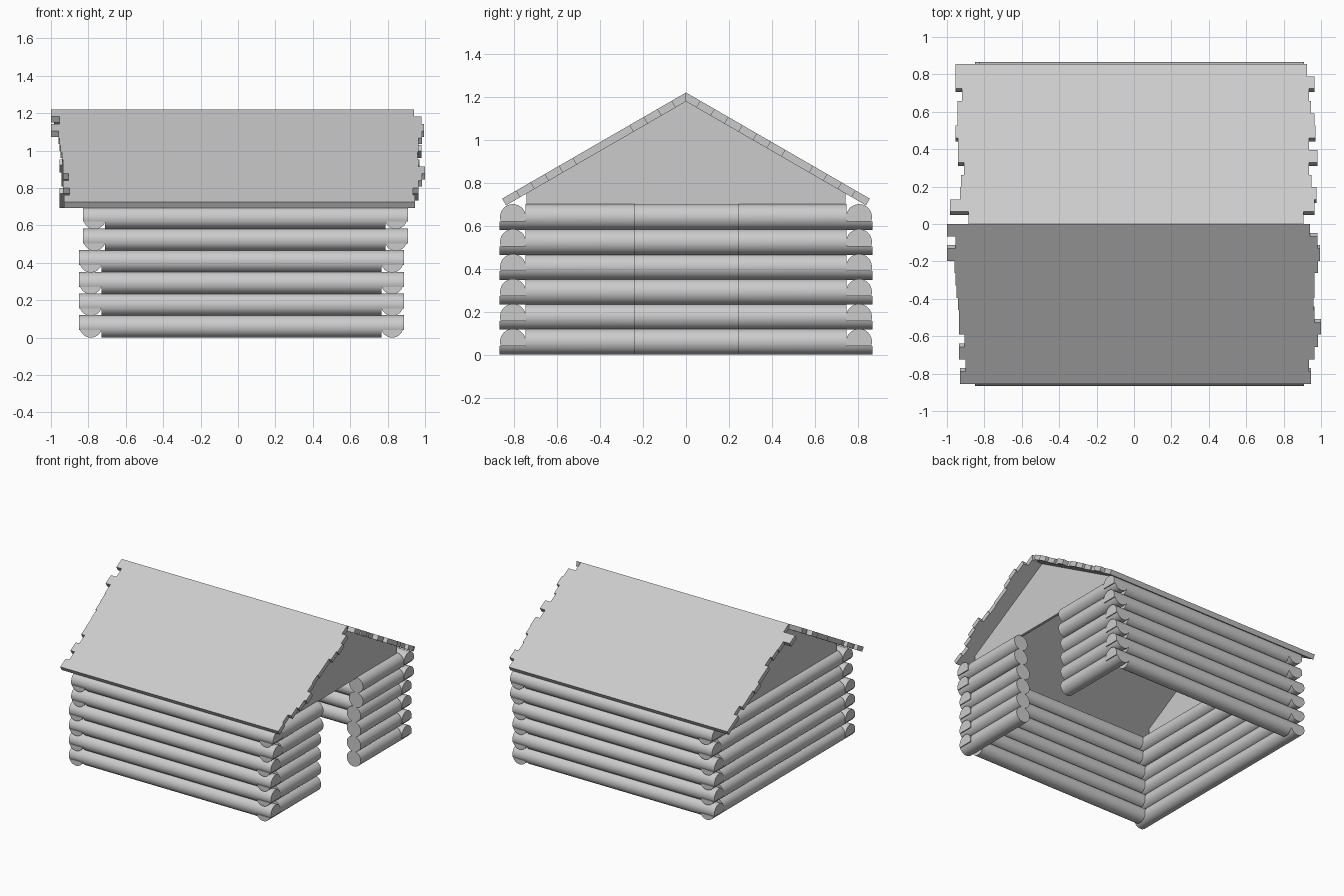
import bpy, bmesh, math
from mathutils import Vector

if "Cube" in bpy.data.objects:
    bpy.data.objects.remove(bpy.data.objects["Cube"])

R = 0.06        # log radius
CUT = -0.02     # height of the lap joint relative to the log centre
LAP = 0.12      # length of the lapped end
STEP = 0.116    # height of one course


def finish(name, bm, smooth=False):
    bmesh.ops.remove_doubles(bm, verts=bm.verts, dist=1e-5)
    bmesh.ops.recalc_face_normals(bm, faces=bm.faces)
    me = bpy.data.meshes.new(name)
    bm.to_mesh(me)
    bm.free()
    ob = bpy.data.objects.new(name, me)
    bpy.context.collection.objects.link(ob)
    if smooth:
        bpy.ops.object.select_all(action='DESELECT')
        ob.select_set(True)
        bpy.context.view_layer.objects.active = ob
        bpy.ops.object.shade_smooth_by_angle(angle=math.radians(35))
    return ob


def arc(a0, a1, n):
    return [(R * math.cos(a0 + (a1 - a0) * i / n), R * math.sin(a0 + (a1 - a0) * i / n))
            for i in range(n + 1)]


A = math.asin(CUT / R)
UPPER = arc(A, math.pi - A, 20)
LOWER = arc(math.pi - A, 2 * math.pi + A, 14)


def log(name, axis, side, z, start, end, lap_start=True, lap_end=True):
    """Round log whose lapped ends keep only the upper (x) or lower (y) part."""
    keep, drop = (UPPER, LOWER) if axis == 'x' else (LOWER, UPPER)
    full = UPPER + LOWER[1:-1]
    bm = bmesh.new()

    def pts(profile, t):
        return [bm.verts.new((t, side + u, z + v) if axis == 'x' else (side + u, t, z + v))
                for u, v in profile]

    def sweep(profile, t0, t1):
        a, b = pts(profile, t0), pts(profile, t1)
        n = len(a)
        for i in range(n):
            j = (i + 1) % n
            bm.faces.new((a[i], a[j], b[j], b[i]))

    inner = [start + LAP * lap_start, end - LAP * lap_end]
    sweep(full, *inner)
    for t, ti, lap in ((start, inner[0], lap_start), (end, inner[1], lap_end)):
        if lap:
            sweep(keep, t, ti)
            bm.faces.new(pts(keep, t))
            bm.faces.new(pts(drop, ti))
        else:
            bm.faces.new(pts(full, t))
    return finish(name, bm, True)


# Log walls: six courses, the top two shifted slightly; doorway in the right wall
for i in range(6):
    z = R + i * STEP
    dx = 0.02 if i > 3 else 0.0
    for y, wall in ((-0.805, "front"), (0.805, "back")):
        log(f"{wall}_log_{i}", 'x', y, z, -0.85 + dx, 0.888 + dx)
    log(f"left_log_{i}", 'y', -0.787 + dx, z, -0.867, 0.867)
    log(f"right_log_front_{i}", 'y', 0.824 + dx, z, -0.867, -0.24, True, False)
    log(f"right_log_back_{i}", 'y', 0.824 + dx, z, 0.245, 0.867, False, True)

# Gable panels
for name, x in (("left_gable", -0.77), ("right_gable", 0.84)):
    bm = bmesh.new()
    prof = [(-0.742, 0.695), (0.742, 0.695), (0.742, 0.752), (0, 1.18), (-0.742, 0.752)]
    f = bm.faces.new([bm.verts.new((x - 0.01, y, z)) for y, z in prof])
    ext = bmesh.ops.extrude_face_region(bm, geom=[f])
    new = [v for v in ext['geom'] if isinstance(v, bmesh.types.BMVert)]
    bmesh.ops.translate(bm, verts=new, vec=(0.02, 0, 0))
    finish(name, bm)

# Roof boards, ridge to eave, with uneven left and right ends
ROOF = {
    "front": (-1,
              [1.0, .955, 1.0, .96, .955, .95, .94, .935, .935, .905, .935, .90, .93],
              [.94, .98, .995, .985, .965, .965, .96, .965, 1.0, .985, .965, .935, .945]),
    "back": (1,
             [.885, .985, .93, .925, .91, .94, .94, .955, .945, .945, .92, .955, .955],
             [.905, .965, .975, .95, .935, .98, .935, .97, .965, .945, .935, .965, .925]),
}
TH = 0.036
c, s = math.cos(math.radians(30)), math.sin(math.radians(30))
W = 0.855 / c / 13
for name, (sg, lefts, rights) in ROOF.items():
    for i, (l, r) in enumerate(zip(lefts, rights)):
        bm = bmesh.new()
        ring = []
        for d, t in ((i * W, 0), ((i + 1) * W, 0), ((i + 1) * W, TH), (i * W, TH)):
            if d == 0 and t:            # mitre at the ridge
                ring.append((0, 1.219 - TH / c))
            else:
                ring.append((sg * (d * c - t * s), 1.219 - d * s - t * c))
        a = [bm.verts.new((-l, y, z)) for y, z in ring]
        b = [bm.verts.new((r, y, z)) for y, z in ring]
        bm.faces.new(a)
        bm.faces.new(b)
        for k in range(4):
            j = (k + 1) % 4
            bm.faces.new((a[k], a[j], b[j], b[k]))
        finish(f"{name}_roof_board_{i}", bm)
